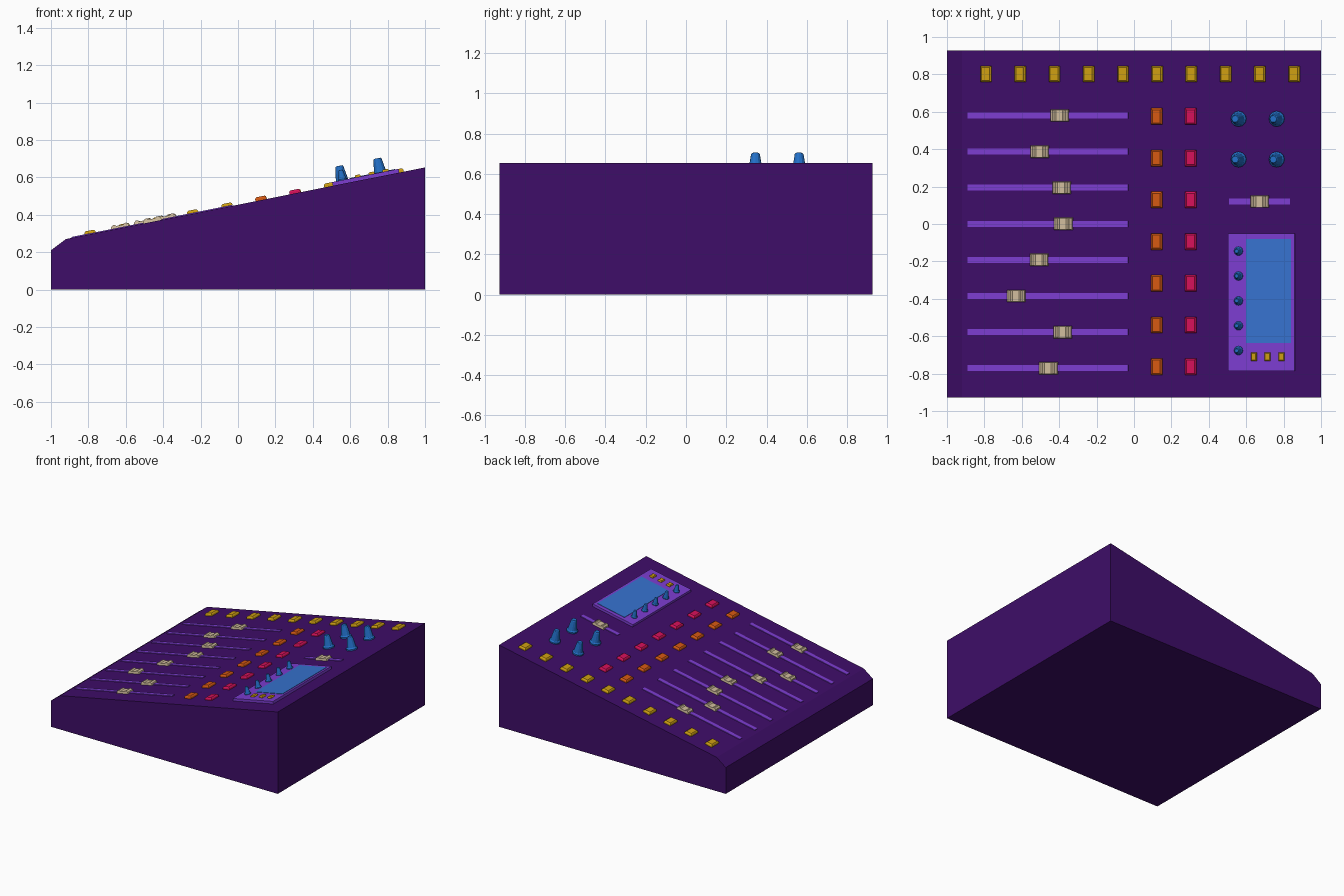
import bpy, bmesh, math
from mathutils import Matrix

if "Cube" in bpy.data.objects:
    bpy.data.objects.remove(bpy.data.objects["Cube"])

X0, Z0, X1, Z1 = -0.92, 0.27, 1.0, 0.653
SLOPE = (Z1 - Z0) / (X1 - X0)
ANG = math.atan(SLOPE)


def mat(name, r, g, b):
    lin = lambda c: ((c / 255 + 0.055) / 1.055) ** 2.4 if c > 10 else c / 255 / 12.92
    m = bpy.data.materials.new(name)
    m.diffuse_color = (lin(r), lin(g), lin(b), 1)
    m.use_nodes = True
    m.node_tree.nodes["Principled BSDF"].inputs["Base Color"].default_value = m.diffuse_color
    return m


DARK = mat("dark purple", 62, 13, 104)
LIGHT = mat("light purple", 124, 60, 208)
SCREEN = mat("screen blue", 54, 114, 206)
YELLOW = mat("yellow", 205, 158, 18)
ORANGE = mat("orange", 212, 88, 18)
RED = mat("crimson", 212, 16, 90)
BEIGE = mat("beige", 208, 188, 156)
KNOB = mat("knob blue", 34, 112, 200)


def frame(x, y, lift=0.0):
    """Local frame lying on the sloped panel."""
    return (Matrix.Translation((x, y, Z0 + (x - X0) * SLOPE))
            @ Matrix.Rotation(-ANG, 4, 'Y') @ Matrix.Translation((0, 0, lift)))


def finish(name, bm, material, matrix=Matrix()):
    bmesh.ops.recalc_face_normals(bm, faces=bm.faces)
    me = bpy.data.meshes.new(name)
    bm.to_mesh(me)
    bm.free()
    me.materials.append(material)
    ob = bpy.data.objects.new(name, me)
    ob.matrix_world = matrix
    bpy.context.collection.objects.link(ob)
    return ob


def loft(name, rings, material, matrix):
    """Skin a stack of equal-sized rings and cap both ends."""
    bm = bmesh.new()
    vs = [[bm.verts.new(p) for p in ring] for ring in rings]
    n = len(vs[0])
    for a, b in zip(vs, vs[1:]):
        for i in range(n):
            j = (i + 1) % n
            bm.faces.new((a[i], a[j], b[j], b[i]))
    bm.faces.new(vs[0])
    bm.faces.new(vs[-1])
    return finish(name, bm, material, matrix)


def rect(w, d, z):
    return [(sx * w / 2, sy * d / 2, z) for sx, sy in ((-1, -1), (1, -1), (1, 1), (-1, 1))]


def plate(name, xa, xb, ya, yb, h, material, lift=0.0):
    w = (xb - xa) / math.cos(ANG)
    return loft(name, [rect(w, yb - ya, 0), rect(w, yb - ya, h)], material,
                frame((xa + xb) / 2, (ya + yb) / 2, lift))


def button(name, x, y, w, d, h, material, lift=0.0):
    return loft(name, [rect(w, d, 0), rect(w, d, h * 0.5), rect(w * 0.92, d * 0.94, h * 0.75),
                       rect(w * 0.72, d * 0.8, h)], material, frame(x, y, lift))


def knob(name, x, y, r, h, lift=0.0, n=12):
    ring = lambda k, z: [(r * k * math.cos(2 * math.pi * i / n),
                          r * k * math.sin(2 * math.pi * i / n), h * z) for i in range(n)]
    return loft(name, [ring(1, 0), ring(1, 0.1), ring(0.8, 0.2), ring(0.52, 0.95), ring(0.42, 1)],
                KNOB, frame(x, y, lift))


def fader_cap(name, x, y):
    # side profile with raised ends and a dipped grip
    prof = [(-.051, 0), (.051, 0), (.048, .014), (.036, .023), (.028, .023), (.018, .016),
            (-.018, .016), (-.028, .023), (-.036, .023), (-.048, .014)]
    side = lambda s: [(px, s * (.033 - pz * 0.15), pz) for px, pz in prof]
    return loft(name, [side(-1), side(1)], BEIGE, frame(x, y))


# wedge-shaped case
prof = [(-1, 0), (1, 0), (X1, Z1), (X0, Z0), (-1, 0.21)]
loft("case", [[(x, y, z) for x, z in prof] for y in (-0.927, 0.927)], DARK, Matrix())

# long faders
for i, cx in enumerate((-.40, -.507, -.39, -.38, -.51, -.632, -.384, -.46)):
    y = 0.58 - i * 0.193
    plate(f"fader_track_{i}", -0.89, -0.03, y - .016, y + .016, 0.005, LIGHT)
    fader_cap(f"fader_cap_{i}", cx + 0.003, y)

# short fader
plate("short_fader_track", 0.51, 0.835, 0.104, 0.136, 0.005, LIGHT)
fader_cap("short_fader_cap", 0.672, 0.12)

# button row along the back and two button columns
for i in range(10):
    button(f"yellow_button_{i}", -0.79 + i * 0.183, 0.802, 0.06, 0.088, 0.02, YELLOW)
for i in range(7):
    y = 0.575 - i * 0.223
    button(f"orange_button_{i}", 0.123, y, 0.06, 0.088, 0.02, ORANGE)
    button(f"red_button_{i}", 0.305, y, 0.06, 0.088, 0.02, RED)

# four large knobs
for x in (0.56, 0.764):
    for y in (0.345, 0.562):
        knob(f"large_knob_{x}_{y}", x, y, 0.042, 0.098)

# display unit with screen, small knobs and small buttons
T = 0.02
plate("display_panel", 0.507, 0.862, -0.785, -0.05, T, LIGHT)
plate("screen", 0.603, 0.843, -0.637, -0.08, 0.003, SCREEN, T)
for i in range(5):
    knob(f"small_knob_{i}", 0.563, -0.145 - i * 0.133, 0.024, 0.055, T)
for i in range(3):
    button(f"small_button_{i}", 0.645 + i * 0.074, -0.71, 0.032, 0.046, 0.012, YELLOW, T)
